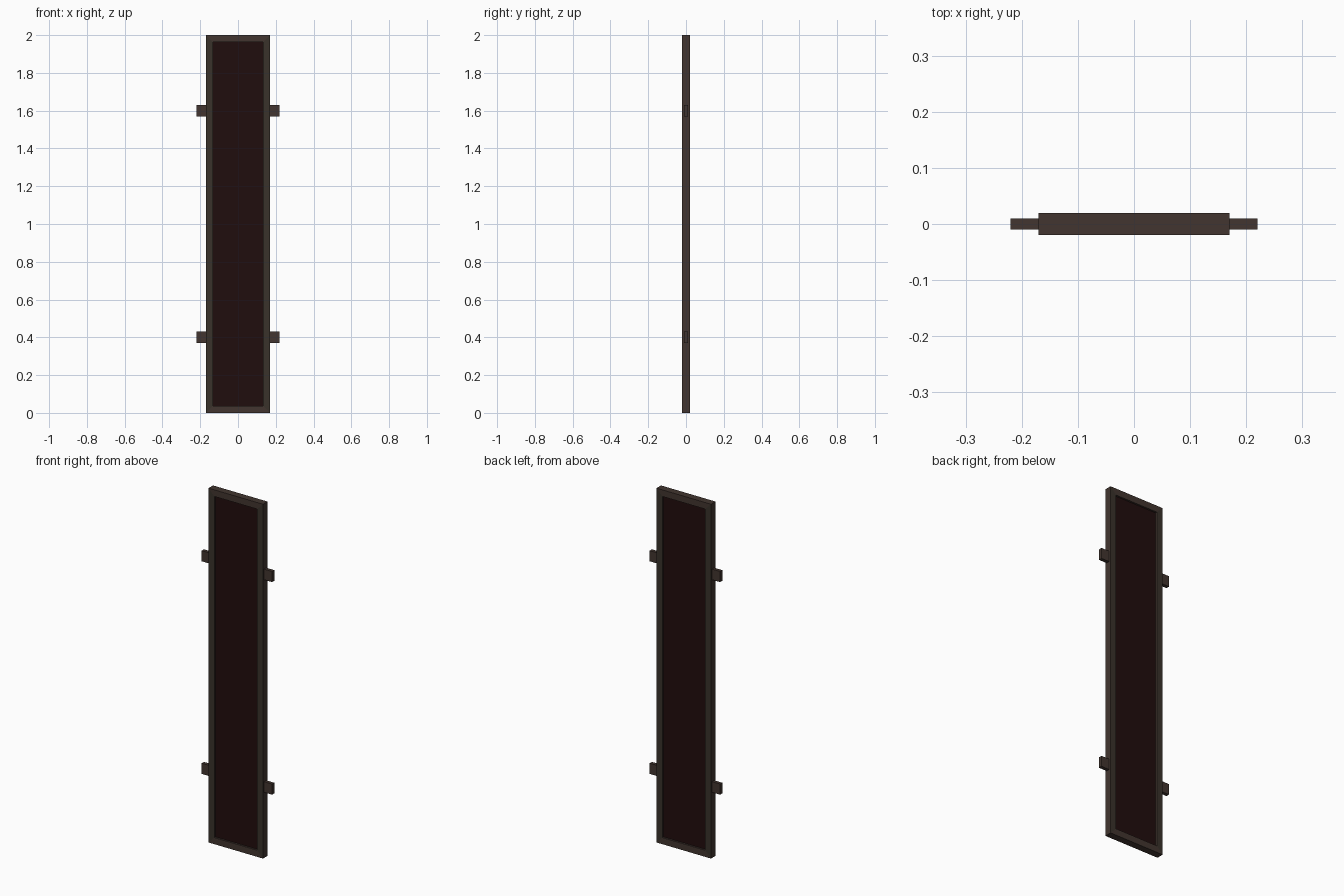
import bpy, bmesh

if "Cube" in bpy.data.objects:
    bpy.data.objects.remove(bpy.data.objects["Cube"])

HALF_W, HEIGHT, HALF_D, BORDER = 0.17, 2.0, 0.02, 0.037


def material(name, rgb):
    m = bpy.data.materials.new(name)
    m.diffuse_color = (*rgb, 1)
    m.use_nodes = True
    m.node_tree.nodes["Principled BSDF"].inputs["Base Color"].default_value = m.diffuse_color
    return m


olive = material("dark olive brown", (0.041, 0.032, 0.024))
brown = material("dark warm brown", (0.054, 0.036, 0.029))
maroon = material("deep maroon", (0.0145, 0.004, 0.004))


def add_object(name, bm, mats):
    bmesh.ops.recalc_face_normals(bm, faces=bm.faces)
    me = bpy.data.meshes.new(name)
    for m in mats:
        me.materials.append(m)
    bm.to_mesh(me)
    bm.free()
    ob = bpy.data.objects.new(name, me)
    bpy.context.collection.objects.link(ob)
    return ob


def box(name, lo, hi, mat):
    bm = bmesh.new()
    bmesh.ops.create_cube(bm, size=1)
    for v in bm.verts:
        v.co = [(a + b) / 2 + c * (b - a) for a, b, c in zip(lo, hi, v.co)]
    return add_object(name, bm, [mat])


# Frame: rectangular profile swept round a rectangle with mitred corners
bm = bmesh.new()
rings = []
for inset, y in ((0, -HALF_D), (0, HALF_D), (BORDER, HALF_D), (BORDER, -HALF_D)):
    x, z0, z1 = HALF_W - inset, inset, HEIGHT - inset
    rings.append([bm.verts.new(p) for p in
                  ((-x, y, z0), (x, y, z0), (x, y, z1), (-x, y, z1))])
for i in range(4):
    a, b = rings[i], rings[(i + 1) % 4]
    for j in range(4):
        k = (j + 1) % 4
        bm.faces.new((a[j], a[k], b[k], b[j]))
bm.normal_update()
for f in bm.faces:
    upright = abs(f.calc_center_median().x) > 0.1
    f.material_index = 0 if upright and abs(f.normal.y) > 0.5 else 1
add_object("frame", bm, [olive, brown])

# Recessed panel, visible from both sides
e = BORDER - 0.002
box("panel", (-HALF_W + e, -0.01, e), (HALF_W - e, 0.01, HEIGHT - e), maroon)

# Mounting tabs on both edges
for side, s in (("left", -1), ("right", 1)):
    for level, z in (("lower", 0.4), ("upper", 1.6)):
        x0, x1 = sorted((s * 0.168, s * 0.22))
        box(f"{side}_{level}_tab", (x0, -0.01, z - 0.03), (x1, 0.01, z + 0.03), brown)
